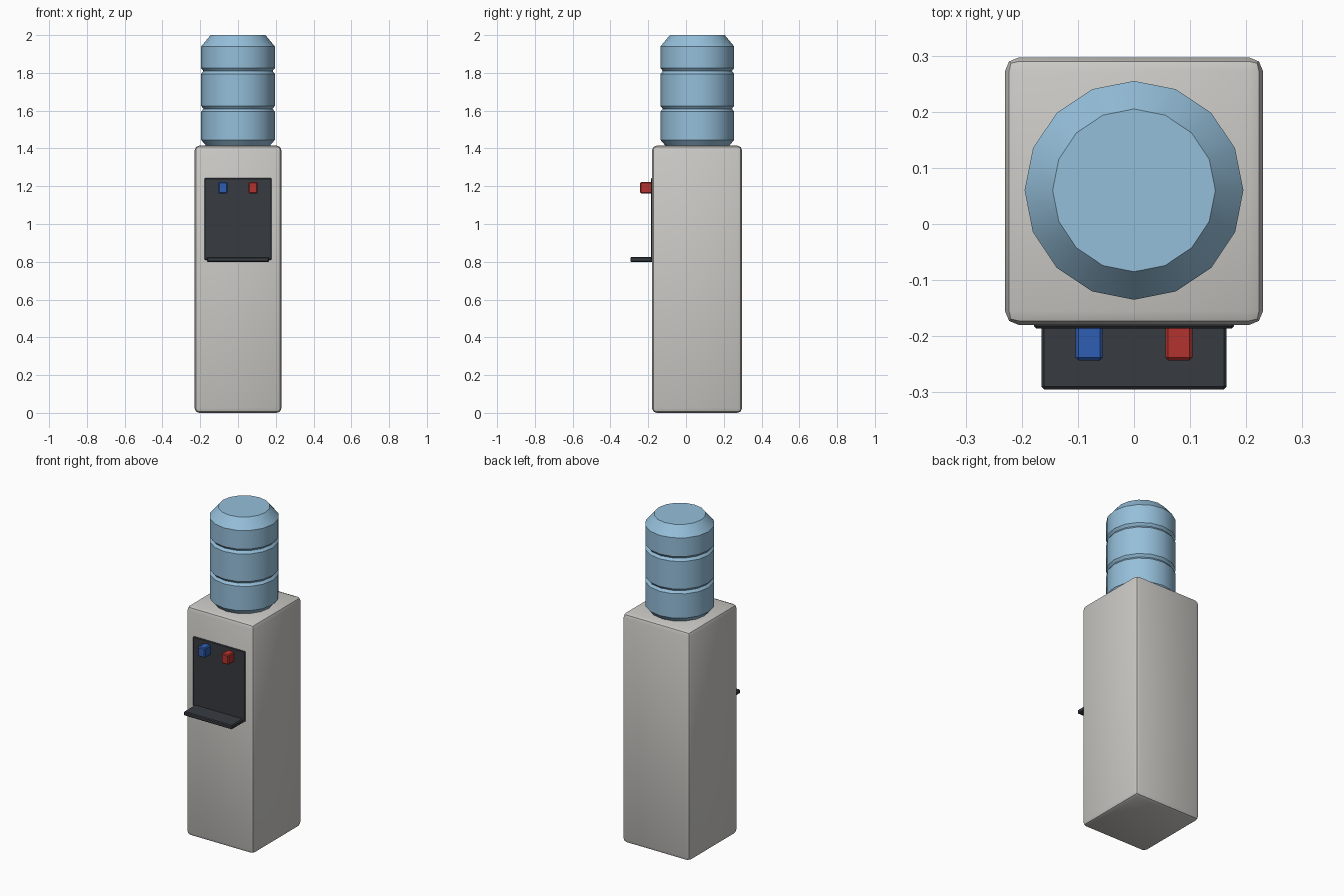
import bpy, bmesh, math
from mathutils import Vector

cube = bpy.data.objects.get("Cube")
if cube:
    bpy.data.objects.remove(cube, do_unlink=True)


def material(name, rgb):
    m = bpy.data.materials.new(name)
    m.use_nodes = True
    m.diffuse_color = (*rgb, 1)
    m.node_tree.nodes["Principled BSDF"].inputs["Base Color"].default_value = (*rgb, 1)
    return m


light_grey = material("light grey", (0.60, 0.59, 0.56))
water_blue = material("water blue", (0.30, 0.52, 0.70))
charcoal = material("charcoal", (0.038, 0.043, 0.052))
cold_blue = material("cold blue", (0.028, 0.11, 0.45))
hot_red = material("hot red", (0.45, 0.034, 0.028))


def finish(name, bm, mat):
    mesh = bpy.data.meshes.new(name)
    bmesh.ops.recalc_face_normals(bm, faces=bm.faces)
    bm.to_mesh(mesh)
    bm.free()
    mesh.materials.append(mat)
    obj = bpy.data.objects.new(name, mesh)
    bpy.context.collection.objects.link(obj)
    bpy.ops.object.select_all(action="DESELECT")
    obj.select_set(True)
    bpy.context.view_layer.objects.active = obj
    bpy.ops.object.shade_smooth_by_angle(angle=math.radians(30))
    return obj


def box(name, low, high, bevel, segments, mat):
    """Bevelled box between two corners."""
    low, high = Vector(low), Vector(high)
    bm = bmesh.new()
    bmesh.ops.create_cube(bm, size=1)
    bmesh.ops.scale(bm, vec=high - low, verts=bm.verts)
    bmesh.ops.translate(bm, vec=(low + high) / 2, verts=bm.verts)
    bmesh.ops.bevel(bm, geom=bm.edges[:], offset=bevel, segments=segments,
                    profile=0.5, affect="EDGES")
    return finish(name, bm, mat)


def lathe(name, profile, centre_y, sides, mat):
    """Closed solid turned around a vertical axis from (radius, height) points."""
    bm = bmesh.new()
    rings = []
    for r, z in profile:
        angles = [math.tau * i / sides for i in range(sides)]
        rings.append([bm.verts.new((r * math.cos(a), centre_y + r * math.sin(a), z))
                      for a in angles])
    for a, b in zip(rings, rings[1:]):
        for i in range(sides):
            j = (i + 1) % sides
            bm.faces.new((a[i], a[j], b[j], b[i]))
    bm.faces.new(rings[0])
    bm.faces.new(rings[-1])
    return finish(name, bm, mat)


# Cabinet
box("cabinet", (-0.23, -0.18, 0), (0.23, 0.297, 1.415), 0.025, 2, light_grey)

# Water bottle with two pinched grooves
radius = 0.195
profile = [(0.165, 1.41), (radius, 1.445)]
for groove in (1.61, 1.81):
    profile += [(radius, groove - 0.015), (radius - 0.012, groove), (radius, groove + 0.015)]
profile += [(radius, 1.94), (0.145, 2.0)]
lathe("water_bottle", profile, 0.06, 16, water_blue)

# Dispensing panel and drip tray
box("dispensing_panel", (-0.178, -0.186, 0.81), (0.178, -0.17, 1.243), 0.004, 1, charcoal)
box("drip_tray", (-0.165, -0.295, 0.80), (0.165, -0.17, 0.825), 0.005, 1, charcoal)

# Taps
for name, x, mat in (("cold_tap", -0.08, cold_blue), ("hot_tap", 0.08, hot_red)):
    box(name, (x - 0.024, -0.243, 1.162), (x + 0.024, -0.175, 1.222), 0.005, 1, mat)
